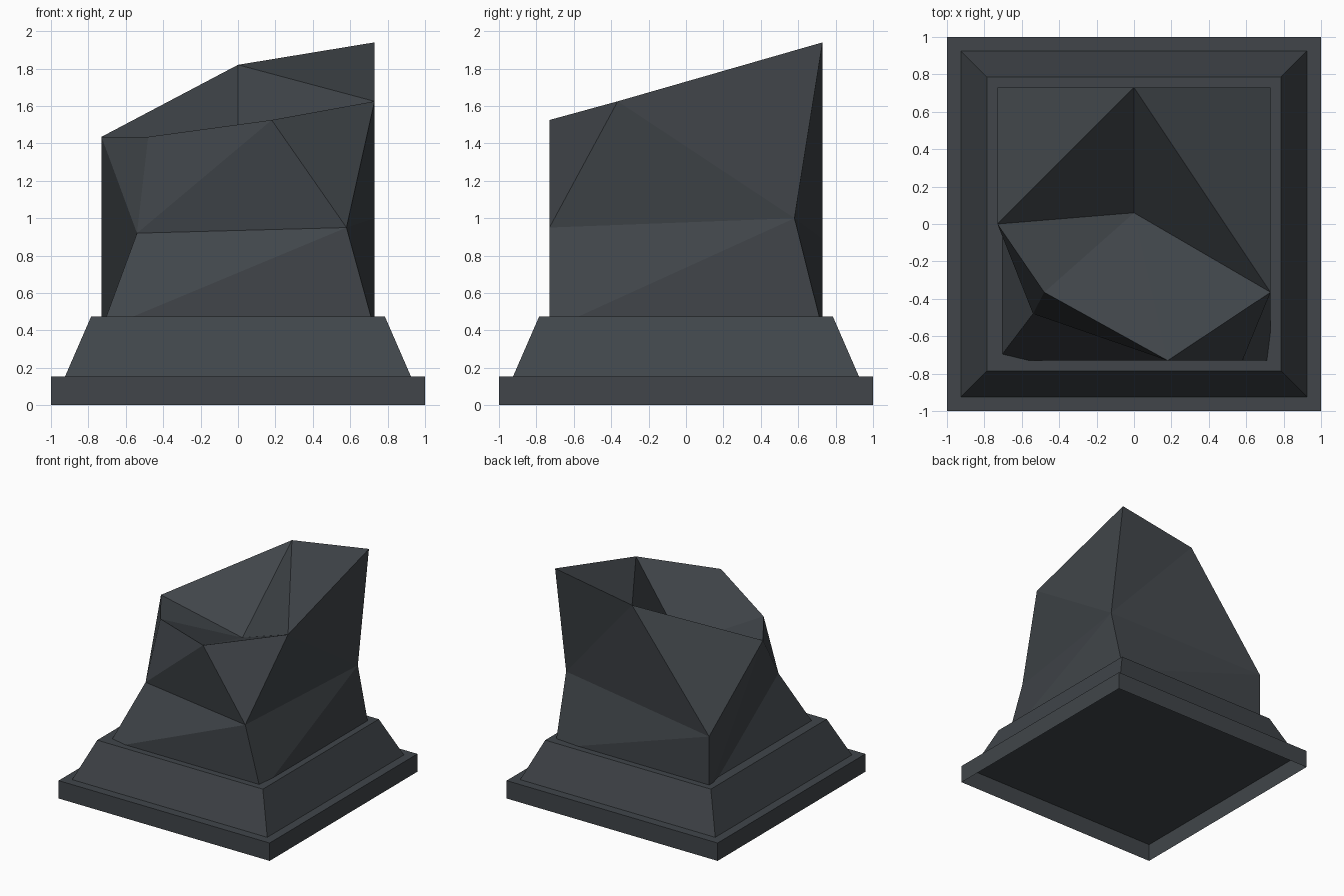
import bpy, bmesh

if "Cube" in bpy.data.objects:
    bpy.data.objects.remove(bpy.data.objects["Cube"])

stone = bpy.data.materials.new("dark slate")
stone.diffuse_color = (0.052, 0.06, 0.068, 1)
stone.use_nodes = True
stone.node_tree.nodes["Principled BSDF"].inputs["Base Color"].default_value = stone.diffuse_color


def make_object(name, verts, faces):
    mesh = bpy.data.meshes.new(name)
    mesh.from_pydata(verts, [], faces)
    bm = bmesh.new()
    bm.from_mesh(mesh)
    bmesh.ops.recalc_face_normals(bm, faces=bm.faces)
    bm.to_mesh(mesh)
    bm.free()
    mesh.materials.append(stone)
    obj = bpy.data.objects.new(name, mesh)
    bpy.context.collection.objects.link(obj)
    return obj


def square(half, z):
    return [(-half, -half, z), (half, -half, z), (half, half, z), (-half, half, z)]


def open_frustum(name, half_low, z_low, half_high, z_high):
    # Four sides and a top, open underneath
    sides = [(i, (i + 1) % 4, 4 + (i + 1) % 4, 4 + i) for i in range(4)]
    return make_object(name, square(half_low, z_low) + square(half_high, z_high),
                       sides + [(4, 5, 6, 7)])


# Stepped pedestal
open_frustum("base_slab", 1.0, 0.0, 1.0, 0.153)
open_frustum("tapered_plinth", 0.925, 0.153, 0.785, 0.475)

# Faceted broken rock: foot square (0-3), waist ring (4-7),
# jagged rim (8-13) and hollow centre (14); its foot is sunk in the plinth
foot = square(0.73, 0.404)
waist = [(-0.54, -0.48, 0.92), (0.58, -0.73, 0.95), (0.73, 0.58, 1.0), (-0.73, 0.73, 0.89)]
rim = [(-0.73, 0, 1.435), (0, 0.73, 1.82), (0.73, 0.73, 1.94),
       (0.73, -0.365, 1.625), (0.18, -0.73, 1.525), (-0.48, -0.365, 1.435)]
hollow = [(0, 0.06, 1.24)]

faces = []
for i in range(3):
    faces += [(i, i + 1, 5 + i), (i, 5 + i, 4 + i)]
# Left side
faces += [(3, 0, 4), (3, 4, 8), (3, 8, 7)]
# Upper walls
faces += [(4, 5, 12), (4, 12, 13), (4, 13, 8), (5, 11, 12), (5, 6, 11),
          (6, 10, 11), (6, 9, 10), (6, 7, 9), (7, 8, 9)]
# Dished top
faces += [(14, 8, 13), (14, 13, 12), (14, 12, 11), (14, 11, 9), (9, 11, 10), (14, 9, 8)]
make_object("broken_rock", foot + waist + rim + hollow, faces)
